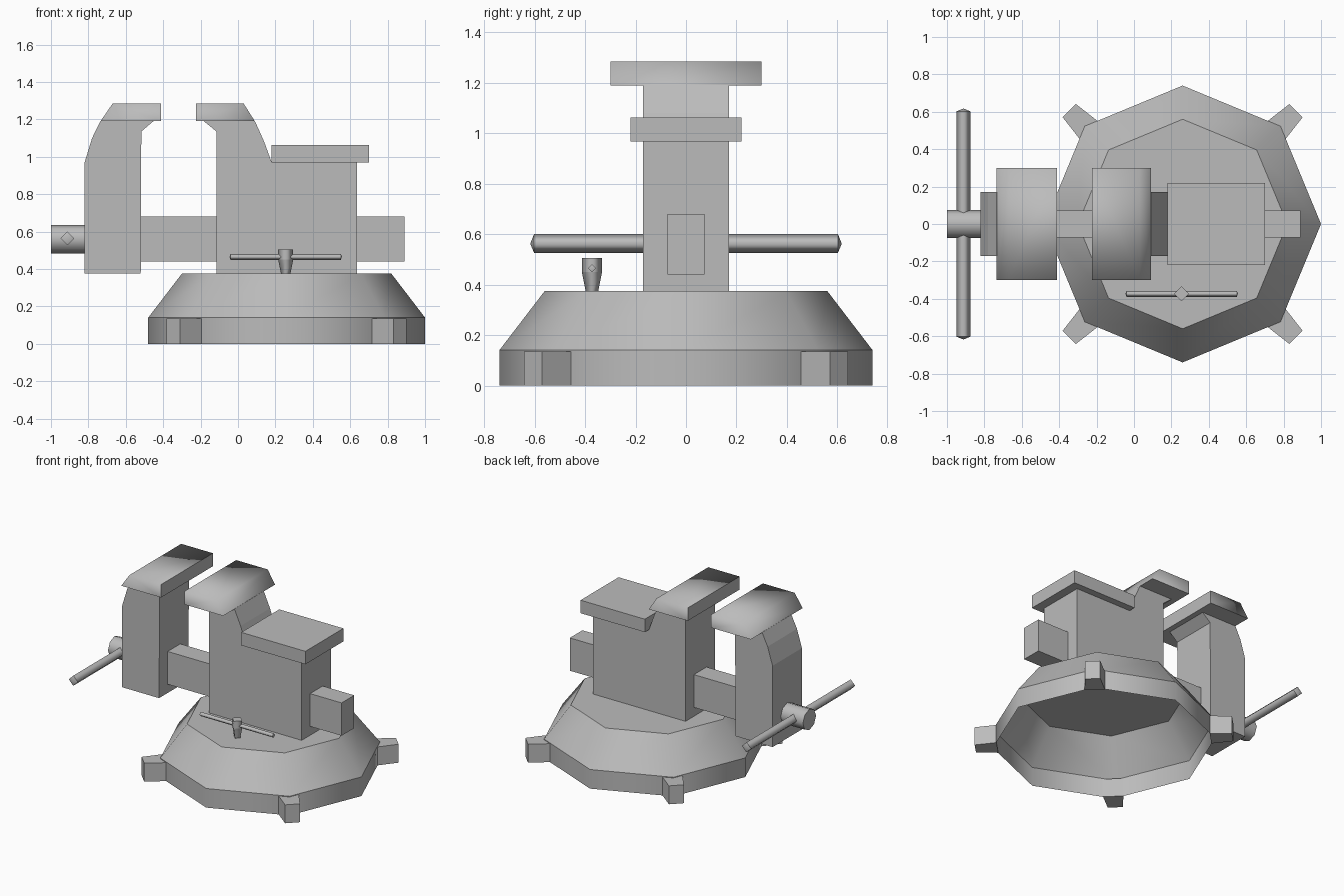
import bpy, bmesh, math
from mathutils import Matrix, Vector

if "Cube" in bpy.data.objects:
    bpy.data.objects.remove(bpy.data.objects["Cube"], do_unlink=True)

steel = bpy.data.materials.new("grey_steel")
steel.use_nodes = True
GREY = (0.5, 0.5, 0.5, 1)
steel.diffuse_color = GREY
steel.node_tree.nodes["Principled BSDF"].inputs["Base Color"].default_value = GREY


def finish(name, bm, fix_normals=True):
    if fix_normals:
        bmesh.ops.recalc_face_normals(bm, faces=bm.faces[:])
    mesh = bpy.data.meshes.new(name)
    bm.to_mesh(mesh)
    bm.free()
    mesh.materials.append(steel)
    obj = bpy.data.objects.new(name, mesh)
    bpy.context.scene.collection.objects.link(obj)
    return obj


def prism(name, profile, half_y):
    """Extrude an x-z outline across the width."""
    bm = bmesh.new()
    face = bm.faces.new([bm.verts.new((x, -half_y, z)) for x, z in profile])
    out = bmesh.ops.extrude_face_region(bm, geom=[face])
    moved = [v for v in out["geom"] if isinstance(v, bmesh.types.BMVert)]
    bmesh.ops.translate(bm, verts=moved, vec=(0, 2 * half_y, 0))
    return finish(name, bm)


def box(name, x0, x1, half_y, z0, z1):
    return prism(name, [(x0, z0), (x1, z0), (x1, z1), (x0, z1)], half_y)


def lathe(name, rings, sides, origin, axis="Z", closed=True):
    """Stack rings of (radius, height); each band is smooth round the axis."""
    bm = bmesh.new()
    loops = []
    for r, h in rings:
        if r == 0:
            loops.append([bm.verts.new((0, 0, h))] * sides)
        else:
            loops.append([bm.verts.new((r * math.cos(a), r * math.sin(a), h))
                          for a in (math.tau * i / sides for i in range(sides))])
    for low, high in zip(loops, loops[1:]):
        for i in range(sides):
            j = (i + 1) % sides
            corners = list(dict.fromkeys((low[i], low[j], high[j], high[i])))
            bm.faces.new(corners).smooth = True
    for k, loop in enumerate(loops):
        if rings[k][0] == 0:
            continue
        for i in range(sides):
            edge = bm.edges.get((loop[i], loop[(i + 1) % sides]))
            edge.smooth = False
    if rings[-1][0]:
        bm.faces.new(loops[-1])
    if closed and rings[0][0]:
        bm.faces.new(loops[0][::-1])
    turn = {"X": Matrix.Rotation(math.pi / 2, 4, "Y"),
            "Y": Matrix.Rotation(-math.pi / 2, 4, "X"),
            "Z": Matrix.Identity(4)}[axis]
    bm.transform(Matrix.Translation(origin) @ turn)
    return finish(name, bm, closed)


def rod(name, length, radius, tip, origin, axis):
    h = length / 2
    return lathe(name, [(0, -h), (radius, tip - h), (radius, h - tip), (0, h)],
                 4, origin, axis)


# Hollow octagonal base, open underneath
CX = 0.26
lathe("base", [(0.74, 0), (0.74, 0.14), (0.56, 0.375)], 8, (CX, 0, 0), closed=False)

# Four tapered feet on the diagonal corners
for i, side in enumerate(("back_left", "back_right", "front_right", "front_left")):
    bm = bmesh.new()
    face = bm.faces.new([bm.verts.new((x, y, 0)) for x, y in
                         ((0.71, -0.068), (0.857, -0.05), (0.857, 0.05), (0.71, 0.068))])
    out = bmesh.ops.extrude_face_region(bm, geom=[face])
    bmesh.ops.translate(bm, vec=(0, 0, 0.135),
                        verts=[v for v in out["geom"] if isinstance(v, bmesh.types.BMVert)])
    bm.transform(Matrix.Translation((CX, 0, 0)) @ Matrix.Rotation(math.radians(45 + 90 * i), 4, "Z"))
    finish("foot_" + side, bm)

# Fixed body, moving body, slide and anvil
prism("fixed_body", [(-0.115, 0.375), (0.635, 0.375), (0.635, 0.97), (0.18, 0.97),
                     (0.14, 1.08), (0.09, 1.192), (-0.185, 1.192), (-0.115, 1.135)], 0.17)
prism("moving_body", [(-0.82, 0.375), (-0.52, 0.375), (-0.517, 1.135), (-0.45, 1.192),
                      (-0.735, 1.192), (-0.78, 1.1), (-0.82, 0.97)], 0.17)
box("slide_bar", -0.53, 0.89, 0.073, 0.44, 0.68)
box("anvil", 0.18, 0.7, 0.22, 0.968, 1.063)


# Jaw caps with a sloping outer side, softly shaded except underneath and at the grip face
def jaw(name, grip, top, outer):
    obj = prism(name, [(grip, 1.19), (outer, 1.19), (top, 1.285), (grip, 1.285)], 0.3)
    mesh = obj.data
    hard_edges = set()
    for poly in mesh.polygons:
        hard = poly.normal.z < -0.9 or poly.normal.x * (grip - outer) > 0.1
        poly.use_smooth = not hard
        if hard:
            hard_edges.update(poly.edge_keys)
    for edge in mesh.edges:
        edge.use_edge_sharp = edge.key in hard_edges


jaw("fixed_jaw", -0.225, 0.03, 0.09)
jaw("moving_jaw", -0.413, -0.67, -0.735)

# Clamp screw with its cross handle
lathe("screw_head", [(0.076, -1), (0.076, -0.818)], 8, (0, 0, 0.56), "X")
rod("screw_handle", 1.235, 0.037, 0.015, (-0.912, 0, 0.563), "Y")

# Swivel lock bolt with its thin bar
lathe("lock_bolt", [(0.025, 0.375), (0.04, 0.45), (0.04, 0.505)], 4, (0.255, -0.373, 0))
rod("lock_bar", 0.6, 0.016, 0.005, (0.255, -0.373, 0.465), "X")
